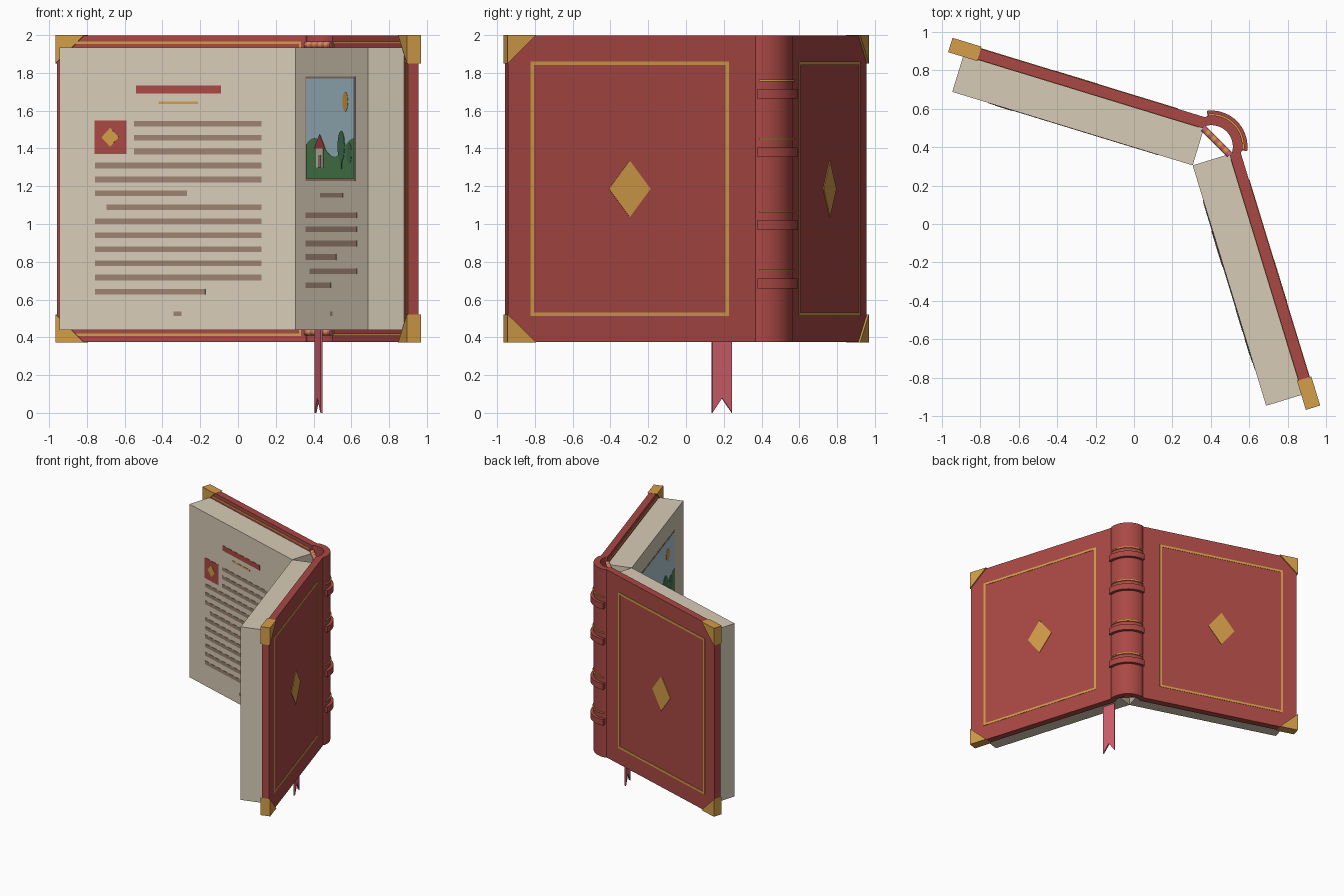
import bpy, bmesh, math
from math import sin, cos, pi, radians
from mathutils import Vector

if "Cube" in bpy.data.objects:
    bpy.data.objects.remove(bpy.data.objects["Cube"])


def material(name, r, g, b):
    m = bpy.data.materials.new(name)
    m.use_nodes = True
    m.diffuse_color = (r, g, b, 1)
    m.node_tree.nodes["Principled BSDF"].inputs["Base Color"].default_value = (r, g, b, 1)
    return m


RED = material("red leather", .40, .065, .058)
GOLD = material("gold", .66, .34, .065)
CREAM = material("cream paper", .68, .60, .47)
BROWN = material("brown ink", .33, .225, .165)
PINK = material("pink ribbon", .64, .115, .15)
BLUE = material("sky blue", .44, .61, .69)
GREEN = material("hill green", .085, .25, .09)
TREE = material("tree green", .06, .19, .09)

# The open book is symmetric about the line x = y, each half leaning 17 degrees
FOLD, HUB = .305, .402
C, S = cos(radians(17)), sin(radians(17))
Z0, Z1 = .375, 1.997          # cover height
PAGE_W, COVER_W = 1.307, 1.382
BACK, OUT = -.2, -.258        # cover inner and outer depth


def left(u, z, v):
    """u: away from the fold, v: out of the page, on the +x half"""
    return Vector((FOLD + S * u - C * v, FOLD - C * u - S * v, z))


def right(u, z, v):
    p = left(u, z, v)
    return Vector((p.y, p.x, z))


def upright(x, y, z):
    return Vector((x, y, z))


def prism(name, mat, polys, place, lo, hi, smooth=False):
    """Extrude one or more outlines from lo to hi in the given frame"""
    bm = bmesh.new()
    for poly in polys:
        a = [bm.verts.new(place(p, q, lo)) for p, q in poly]
        b = [bm.verts.new(place(p, q, hi)) for p, q in poly]
        bm.faces.new(a)
        bm.faces.new(b)
        for i in range(len(a)):
            j = (i + 1) % len(a)
            bm.faces.new((a[i], a[j], b[j], b[i]))
    bmesh.ops.recalc_face_normals(bm, faces=bm.faces)
    mesh = bpy.data.meshes.new(name)
    bm.to_mesh(mesh)
    bm.free()
    mesh.materials.append(mat)
    ob = bpy.data.objects.new(name, mesh)
    bpy.context.collection.objects.link(ob)
    if smooth:
        smooth_object(ob)
    return ob


def smooth_object(ob):
    bpy.ops.object.select_all(action='DESELECT')
    ob.select_set(True)
    bpy.context.view_layer.objects.active = ob
    bpy.ops.object.shade_smooth_by_angle(angle=radians(32))


def rect(u0, u1, z0, z1):
    return [(u0, z0), (u1, z0), (u1, z1), (u0, z1)]


def bar(u0, u1, z, h=.03):
    return rect(u0, u1, z - h / 2, z + h / 2)


def frame(u0, u1, z0, z1, w):
    return [rect(u0, u1, z0, z0 + w), rect(u0, u1, z1 - w, z1),
            rect(u0, u0 + w, z0 + w, z1 - w), rect(u1 - w, u1, z0 + w, z1 - w)]


def oval(u, z, ru, rz, n=20):
    return [(u + ru * cos(2 * pi * i / n), z + rz * sin(2 * pi * i / n)) for i in range(n)]


def arc(r, a0, a1, n=18):
    angles = [radians(a0 + (a1 - a0) * i / n) for i in range(n + 1)]
    return [(HUB + r * cos(a), HUB + r * sin(a)) for a in angles]


def flat(place, u, v):
    return tuple(place(u, 0, v).xy)


# Cover boards and rounded spine in one profile
outer = [flat(right, COVER_W, OUT), flat(right, .012, OUT)] + arc(.163, 95, -5)
outer += [flat(left, .012, OUT), flat(left, COVER_W, OUT)]
inner = [flat(left, COVER_W, BACK), flat(left, .005, BACK)] + arc(.112, -17, 107)
inner += [flat(right, .005, BACK), flat(right, COVER_W, BACK)]
prism("cover", RED, [outer + inner], upright, Z0, Z1, True)

# Raised spine bands, each with a gilt line above
for i, z in enumerate((1.69, 1.38, .995, .685)):
    prism(f"spine_band_{i + 1}", RED, [arc(.188, 97, -7) + arc(.15, -7, 97)],
          upright, z - .026, z + .026, True)
    prism(f"spine_gilt_line_{i + 1}", GOLD, [arc(.172, 95, -5) + arc(.155, -5, 95)],
          upright, z + .065, z + .075, True)

# Page blocks, cover decoration and metal corners on both halves
MID = (Z0 + Z1) / 2
for side, place in (("left", left), ("right", right)):
    prism(side + "_page_block", CREAM, [rect(0, PAGE_W, .44, 1.935)], place, BACK, 0)
    prism(side + "_outer_frame", GOLD, frame(.16, 1.26, .513, 1.86, .019),
          place, OUT - .003, OUT + .002)
    prism(side + "_outer_diamond", GOLD, [oval(.71, MID, .115, .15, 4)],
          place, OUT - .004, OUT + .002)
    prism(side + "_inner_frame", GOLD, frame(.03, 1.35, .408, 1.966, .012),
          place, BACK - .002, BACK + .003)
    edge, leg = COVER_W + .006, .158
    for end, z, d in (("top", 2.0, -1), ("bottom", .372, 1)):
        prism(f"{side}_{end}_corner", GOLD,
              [[(edge, z), (edge - leg, z), (edge, z + d * leg * .95)]],
              place, OUT - .011, BACK + .009)

# Printing on the right page
IN, WIDE = .188, 1.11
lines = [bar(IN, .894, 1.53 - .073 * i) for i in range(3)]
lines += [bar(IN, WIDE, z) for z in (1.31, 1.236)]
lines += [bar(.60, WIDE, 1.162), bar(IN, 1.046, 1.088)]
lines += [bar(IN, WIDE, 1.015 - .0745 * i) for i in range(5)]
lines += [bar(.50, WIDE, .642), bar(.632, .675, .525, .025)]
prism("right_page_text", BROWN, lines, right, -.002, .002)
prism("right_page_heading", RED, [bar(.413, .884, 1.712, .044)], right, -.002, .002)
prism("right_page_rule", GOLD, [bar(.539, .758, 1.642, .014)], right, -.002, .002)
prism("initial_panel", RED, [rect(.936, 1.114, 1.37, 1.547)], right, -.002, .002)
prism("initial_diamond", GOLD, [oval(1.026, 1.459, .048, .05, 4)], right, -.002, .004)

# Printing on the left page
lines = [bar(.445, .856, 1.152, .022)]
lines += [bar(IN, WIDE, 1.046 - .0745 * i) for i in range(3)]
lines += [bar(IN, .736, .825), bar(.257, WIDE, .75), bar(IN, .64, .675),
          bar(.63, .672, .525, .025)]
prism("left_page_text", BROWN, lines, left, -.002, .002)

# Landscape illustration
U0, U1, B, T = .2, 1.07, 1.24, 1.77
prism("picture_border", BROWN, [rect(U0 - .012, U1 + .012, B - .012, T + .012)],
      left, -.002, .0015)
prism("picture_sky", BLUE, [rect(U0, U1, B, T)], left, -.002, .003)
hill = [(U0 + (U1 - U0) * i / 24,
         1.405 + .05 * cos((i - 4) * pi / 10)) for i in range(25)]
prism("picture_hills", GREEN, [[(U1, B), (U0, B)] + hill], left, -.002, .0045)
prism("picture_sun", GOLD, [oval(.91, 1.647, .05, .052)], left, -.002, .0045)
prism("picture_trees", TREE, [oval(.84, 1.41, .062, .082), rect(.825, .855, 1.29, 1.35),
                              oval(.985, 1.375, .045, .055)], left, -.002, .006)
prism("picture_house", CREAM, [rect(.385, .52, 1.3, 1.405)], left, -.002, .006)
prism("picture_roof", RED, [[(.355, 1.4), (.55, 1.4), (.452, 1.475)]], left, -.002, .007)
prism("picture_door", BROWN, [rect(.43, .475, 1.3, 1.365)], left, -.002, .0075)

# Striped headbands between the page blocks
a, b = Vector(flat(right, .003, BACK)), Vector(flat(left, .003, BACK))
along = (b - a).normalized()
normal = Vector((along.y, -along.x))
STRIPES = 9


def across(p, q, t):
    xy = a + (b - a) * t + normal * p
    return Vector((xy.x, xy.y, q))


for end, z in (("top", 1.948), ("bottom", .427)):
    for i in range(STRIPES):
        prism(f"{end}_headband_stripe_{i + 1}", GOLD if i % 2 else PINK,
              [oval(0, z, .018, .018, 12)], across, i / STRIPES, (i + 1) / STRIPES, True)

# Ribbon bookmark with a swallowtail end
prism("ribbon_bookmark", PINK,
      [[(.09, .47), (.09, 0), (.145, .078), (.2, 0), (.2, .47)]], left, -.088, -.076)
